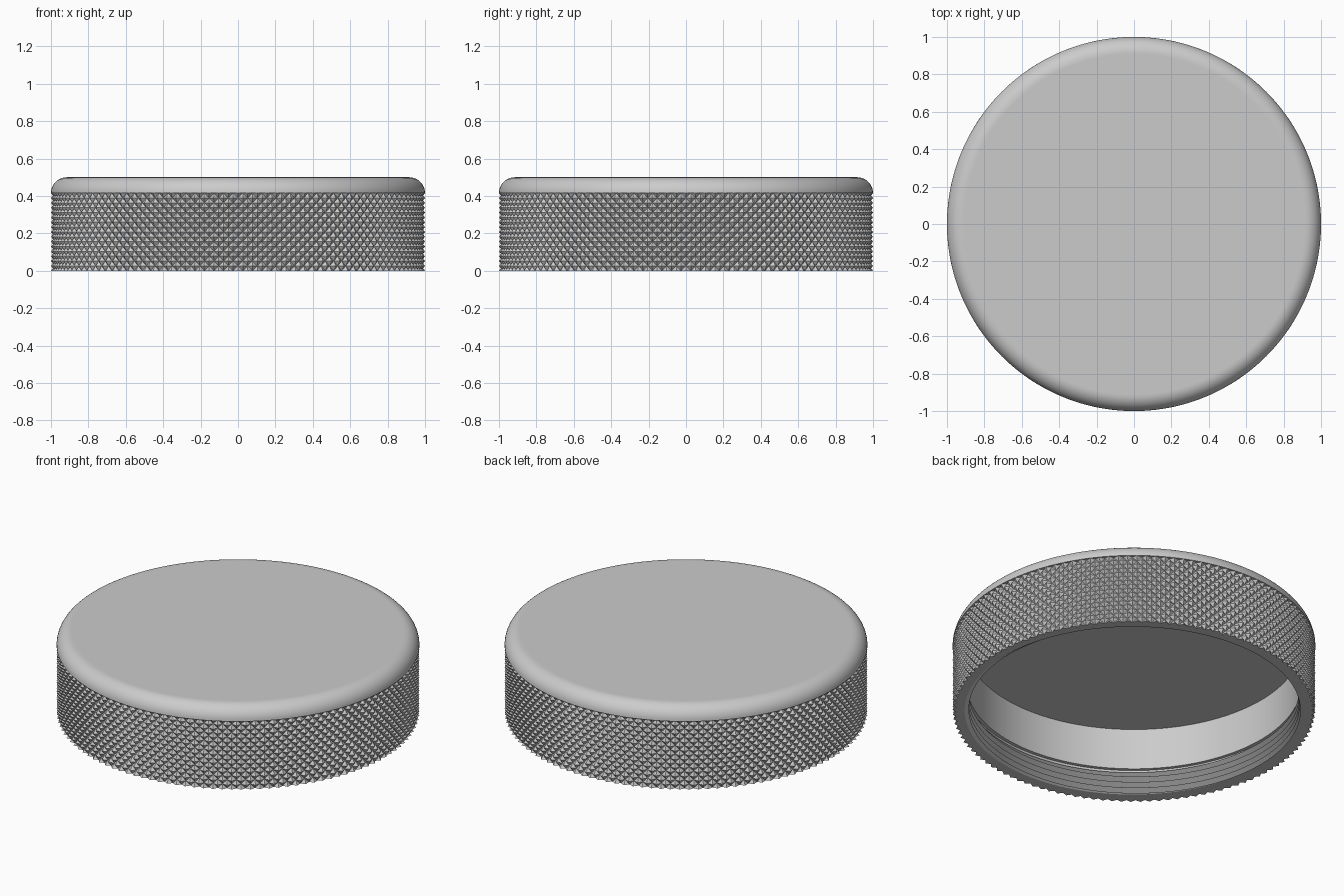
import bpy, bmesh, math

cube = bpy.data.objects.get("Cube")
if cube:
    bpy.data.objects.remove(cube, do_unlink=True)

SEGMENTS = 240            # two per knurl diamond
KNURL_ROWS = 16
KNURL_TOP = 0.415
KNURL_DEPTH = 0.02
FILLET = 0.085
BORE, THREAD_ROOT, THREAD_DEPTH = 0.92, 0.94, 0.03
PITCH, THREAD_TOP, RELIEF_TOP = 0.035, 0.14, 0.165

grey = bpy.data.materials.new("satin grey metal")
grey.use_nodes = True
colour = (0.6, 0.6, 0.6, 1)
grey.diffuse_color = colour
grey.node_tree.nodes["Principled BSDF"].inputs["Base Color"].default_value = colour


def ring(radius, z):
    """A plain circular row."""
    return lambda i: (radius, z)


def loft(name, rows, diamonds=False, smooth=True):
    """Skin rows, each a function giving (radius, z) at a step round the axis."""
    bm = bmesh.new()
    grid = []
    for row in rows:
        line = []
        for i in range(SEGMENTS + 1):
            angle = math.tau * i / SEGMENTS
            r, z = row(i)
            line.append(bm.verts.new((r * math.cos(angle), r * math.sin(angle), z)))
        grid.append(line)
    for j, (low, high) in enumerate(zip(grid, grid[1:])):
        for i in range(SEGMENTS):
            a, b, c, d = low[i], low[i + 1], high[i + 1], high[i]
            if not diamonds:
                bm.faces.new((a, b, c, d))
            elif (i + j) % 2:      # split along the groove bottoms
                bm.faces.new((a, b, d))
                bm.faces.new((b, c, d))
            else:
                bm.faces.new((a, b, c))
                bm.faces.new((a, c, d))
    bmesh.ops.remove_doubles(bm, verts=bm.verts, dist=0.00002)
    mesh = bpy.data.meshes.new(name)
    bm.to_mesh(mesh)
    bm.free()
    mesh.materials.append(grey)
    obj = bpy.data.objects.new(name, mesh)
    bpy.context.collection.objects.link(obj)
    if smooth:
        bpy.ops.object.select_all(action='DESELECT')
        obj.select_set(True)
        bpy.context.view_layer.objects.active = obj
        bpy.ops.object.shade_smooth_by_angle(angle=math.radians(25))
    return obj


# Rounded top of the lid
top = []
for k in range(11):
    a = math.pi / 2 * k / 10
    top.append(ring(1 - FILLET + FILLET * math.cos(a), KNURL_TOP + FILLET * math.sin(a)))
top += [ring(1 - FILLET - 0.005, KNURL_TOP + FILLET), ring(0, KNURL_TOP + FILLET)]
loft("lid_top", top)


# Diamond knurl with the flat lower rim and small ledges under the fillet
def knurl_row(j):
    z = KNURL_TOP * j / KNURL_ROWS
    return lambda i: (1 - KNURL_DEPTH * ((i + j) % 2), z)


knurl = [ring(THREAD_ROOT, 0)] + [knurl_row(j) for j in range(KNURL_ROWS + 1)]
knurl.append(ring(1, KNURL_TOP))
loft("knurled_grip", knurl, diamonds=True, smooth=False)

# Ceiling, bore and relief groove
loft("inner_wall", [
    ring(0, KNURL_TOP), ring(BORE, KNURL_TOP), ring(BORE, RELIEF_TOP),
    ring(THREAD_ROOT, RELIEF_TOP), ring(THREAD_ROOT, THREAD_TOP)])


# Helical V thread
def thread_row(k):
    def point(i):
        turn = i / SEGMENTS
        z = min(max((k / 2 + turn) * PITCH, 0), THREAD_TOP)
        phase = (z / PITCH - turn) % 1
        return THREAD_ROOT - THREAD_DEPTH * (1 - abs(2 * phase - 1)), z
    return point


turns = round(THREAD_TOP / PITCH)
thread = [ring(THREAD_ROOT, THREAD_TOP)]
thread += [thread_row(k) for k in range(2 * turns, -3, -1)]
thread.append(ring(THREAD_ROOT, 0))
loft("inner_thread", thread)
